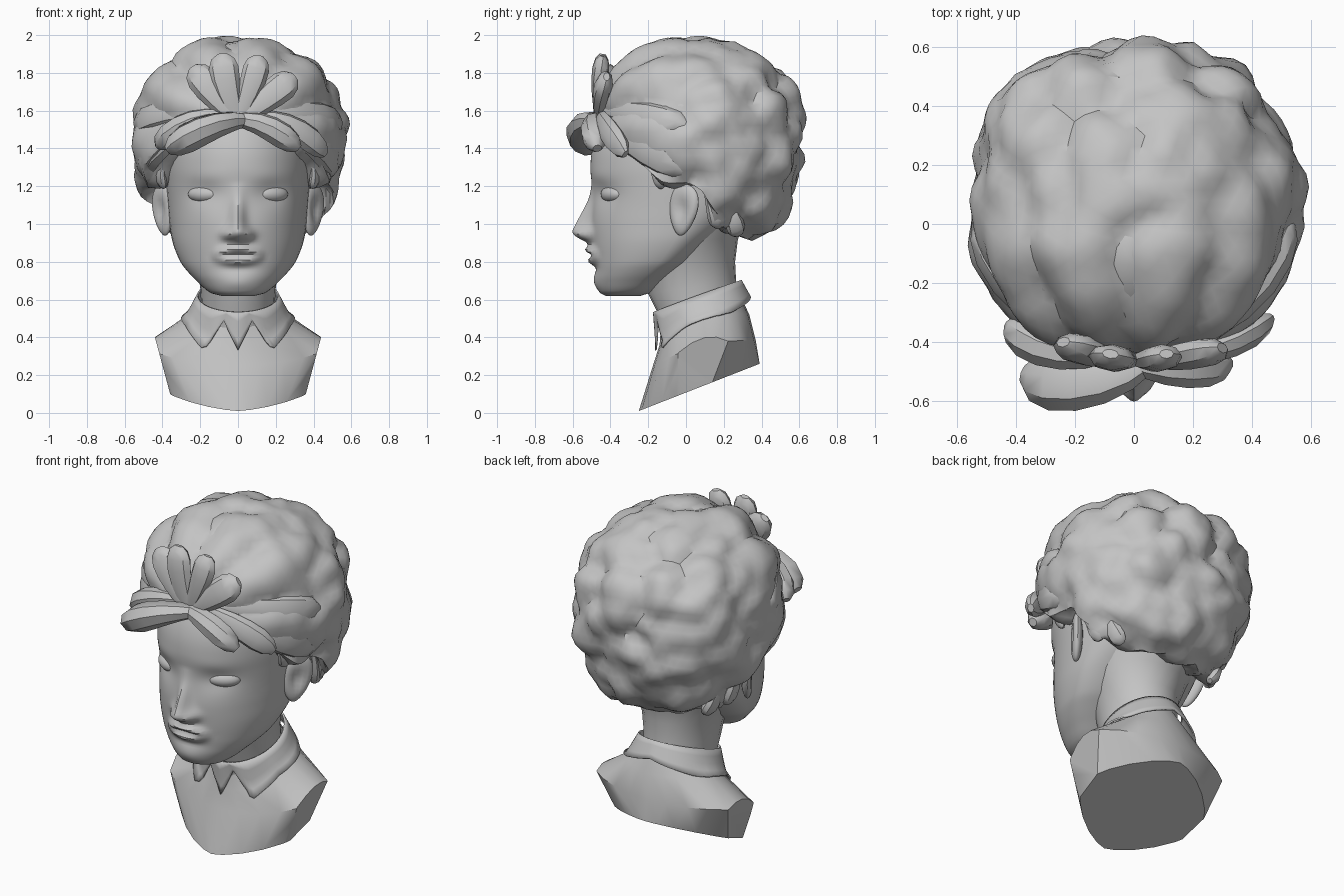
import bpy, bmesh, math
from mathutils import Vector, Matrix, noise

if "Cube" in bpy.data.objects:
    bpy.data.objects.remove(bpy.data.objects["Cube"])

clay = bpy.data.materials.new("grey_clay")
clay.diffuse_color = (0.55, 0.55, 0.55, 1)
clay.use_nodes = True
clay.node_tree.nodes["Principled BSDF"].inputs["Base Color"].default_value = clay.diffuse_color


def finish(name, bm):
    bmesh.ops.recalc_face_normals(bm, faces=bm.faces[:])
    me = bpy.data.meshes.new(name)
    bm.to_mesh(me)
    bm.free()
    ob = bpy.data.objects.new(name, me)
    bpy.context.collection.objects.link(ob)
    me.materials.append(clay)
    return ob


def loft_bm(rings, caps=True):
    bm = bmesh.new()
    vs = [[bm.verts.new(p) for p in r] for r in rings]
    n = len(vs[0])
    for a, b in zip(vs, vs[1:]):
        for i in range(n):
            bm.faces.new((a[i], a[(i + 1) % n], b[(i + 1) % n], b[i]))
    if caps:
        bm.faces.new(vs[0])
        bm.faces.new(vs[-1])
    return bm


def spline(tab, t):
    """Smooth interpolation of table rows keyed by their first column."""
    n = len(tab) - 1
    t = min(max(t, tab[0][0]), tab[n][0])
    i = max(k for k in range(n) if tab[k][0] <= t)
    h = tab[i + 1][0] - tab[i][0]
    u = (t - tab[i][0]) / h
    out = []
    for c in range(1, len(tab[0])):
        def slope(k):
            lo, hi = tab[max(k - 1, 0)], tab[min(k + 1, n)]
            return (hi[c] - lo[c]) / (hi[0] - lo[0])
        a, b = tab[i][c], tab[i + 1][c]
        out.append(a * (1 + 2 * u) * (1 - u) ** 2 + b * u * u * (3 - 2 * u)
                   + h * slope(i) * u * (1 - u) ** 2 + h * slope(i + 1) * u * u * (u - 1))
    return out


def spow(v, p):
    return math.copysign(abs(v) ** (2 / p), v)


def bump(v, centre, width, power=2):
    return math.exp(-abs((v - centre) / width) ** power)


# Head: rings of z, half width, front y, back y, widest y
HEAD = [(.62, .09, -.425, -.24, -.33), (.635, .145, -.452, -.19, -.3), (.70, .22, -.477, -.1, -.24),
        (.75, .268, -.483, -.03, -.19), (.80, .305, -.487, .04, -.14), (.90, .345, -.497, .15, -.07),
        (1.0, .363, -.503, .27, -.02), (1.1, .373, -.497, .38, 0), (1.2, .38, -.498, .44, 0),
        (1.3, .385, -.506, .46, 0), (1.4, .38, -.495, .46, 0), (1.5, .36, -.46, .45, 0),
        (1.6, .32, -.40, .4, 0), (1.75, .2, -.25, .3, 0)]
NOSE = [(.88, 0), (.905, .03), (.925, .07), (.955, .10), (1.0, .08), (1.07, .048), (1.14, .018), (1.22, 0)]


def face_relief(x, z):
    ax = abs(x)
    width = .036 + .022 * bump(z, .95, .05)
    d = -spline(NOSE, z)[0] * bump(x, 0, width)
    d -= .028 * bump(ax, .058, .028) * bump(z, .94, .028)
    # lips close towards the corners of the mouth
    close = max(0, 1 - (ax / .14) ** 2)
    d -= .042 * close ** .8 * bump(z, .838 + .026 * close, .024)
    d -= .032 * close ** .8 * bump(z, .828 - .024 * close, .024)
    d += .008 * bump(x, 0, .13, 4) * bump(z, .834, .009)
    d += .01 * bump(x, 0, .1) * bump(z, .765, .022) - .012 * bump(x, 0, .1) * bump(z, .685, .04)
    d += .026 * bump(ax, .18, .1) * bump(z, 1.16, .062) - .004 * bump(ax, .18, .12) * bump(z, 1.25, .04)
    return d


rings = []
for k in range(84):
    z = .62 + 1.13 * k / 83
    w, yf, yb, yc = spline(HEAD, z)
    ring = []
    for i in range(72):
        t = 2 * math.pi * i / 72 - math.pi
        t -= .6 * math.sin(t)          # denser at the front
        c = spow(math.cos(t), 2.1)
        x = w * spow(math.sin(t), 2.1)
        y = yc + c * (yf - yc) + c * face_relief(x, z) if c > 0 else yc - c * (yb - yc)
        ring.append((x, y, z))
    rings.append(ring)
finish("head", loft_bm(rings))

# Eyes and ears
for s in (-1, 1):
    bm = bmesh.new()
    bmesh.ops.create_uvsphere(bm, u_segments=24, v_segments=14, radius=1)
    bm.transform(Matrix.Translation((s * .178, -.387, 1.158)) @ Matrix.Rotation(s * .5, 4, 'Z')
                 @ Matrix.Diagonal((.095, .053, .046, 1)))
    finish("eye", bm)
    bm = bmesh.new()
    bmesh.ops.create_uvsphere(bm, u_segments=20, v_segments=16, radius=1)
    for v in bm.verts:
        r2 = v.co.y ** 2 + v.co.z ** 2
        if v.co.x > 0:
            v.co.x -= .9 * math.exp(-r2 / .2)
        v.co.y *= 1 + .3 * v.co.z
    bm.transform(Matrix.Diagonal((s, 1, 1, 1)) @ Matrix.Translation((.395, -.015, 1.075))
                 @ Matrix.Rotation(-.6, 4, 'Z') @ Matrix.Rotation(-.15, 4, 'X')
                 @ Matrix.Diagonal((.035, .088, .138, 1)))
    finish("ear", bm)


def oval(w, yf, yb, zf, zb, side=0, p=2, n=24):
    pts = []
    for i in range(n):
        t = 2 * math.pi * i / n
        c = spow(math.cos(t), p)
        pts.append((w * spow(math.sin(t), p), (yf + yb) / 2 + c * (yf - yb) / 2,
                    (zf + zb) / 2 + c * (zf - zb) / 2 + side * math.sin(t) ** 2))
    return pts


# Neck widening into the skull, and shoulders
finish("neck", loft_bm([oval(.19, -.13, .28, .42, .5), oval(.195, -.155, .27, .54, .6),
                        oval(.2, -.2, .265, .63, .7), oval(.225, -.23, .26, .8, .8),
                        oval(.28, -.25, .275, .92, .92), oval(.345, -.25, .34, 1.08, 1.08)]))
bm = loft_bm([oval(.18, -.13, .27, .49, .66), oval(.285, -.14, .335, .36, .52, .055),
              oval(.5, -.175, .37, .25, .38, .045, 1.9), oval(.41, -.25, .39, .01, .26, 0, 1.45)])
for s in (-1, 1):                      # flat arm cuts
    cut = bmesh.ops.bisect_plane(bm, geom=bm.verts[:] + bm.edges[:] + bm.faces[:], plane_co=(s * .44, 0, .4),
                                 plane_no=(s * .26, 0, -.07), clear_outer=True)
    edges = [e for e in cut["geom_cut"] if isinstance(e, bmesh.types.BMEdge)]
    bmesh.ops.edgeloop_fill(bm, edges=edges)
torso = finish("shoulders", bm)

# Collar with pointed front
LOW = [(0, .33), (15, .49), (38, .32), (70, .45), (110, .5), (145, .56), (180, .61)]


def low_edge(deg):
    for (a, za), (b, zb) in zip(LOW, LOW[1:]):
        if deg <= b:
            return za + (zb - za) * (deg - a) / (b - a)


top = oval(.208, -.165, .285, .535, .70, n=72)
bottom = [(x, y, low_edge(min(i * 5, 360 - i * 5))) for i, (x, y, z) in
          enumerate(oval(.285, -.15, .335, 0, 0, n=72))]
rows = [[Vector(a).lerp(Vector(b), u) for a, b in zip(top, bottom)] for u in (0, .25, .5, .75, 1)]
collar = finish("collar", loft_bm(rows, False))
wrap = collar.modifiers.new("rest_on_shoulders", 'SHRINKWRAP')
wrap.target, wrap.wrap_mode, wrap.offset = torso, 'OUTSIDE', .006
thick = collar.modifiers.new("cloth", 'SOLIDIFY')
thick.thickness, thick.offset = .01, 1

# Hair mass: swept ridges at the front, curls behind, trimmed along the hairline
HAIRLINE = [(-.55, 1.56), (-.45, 1.53), (-.33, 1.40), (-.2, 1.30), (-.11, 1.21), (.1, 1.18),
            (.16, 1.0), (.28, .95), (.4, .9), (.55, .95), (.7, 1.1)]
bm = bmesh.new()
bmesh.ops.create_icosphere(bm, subdivisions=5, radius=1)
for v in bm.verts:
    n = v.co.normalized()
    d = n / sum(abs(c) ** 2.2 for c in n) ** (1 / 2.2)
    p = Vector((d.x * .55, d.y * (.535 if d.y > 0 else .53), d.z * (.52 if d.z > 0 else .6)))
    p *= 1 + .13 * max(0, -n.y) * max(0, n.z)
    p += Vector((0, .08, 1.45))
    front = min(max((.15 - p.y) / .35, 0), 1)
    curl = .03 - .08 * noise.voronoi(p * 5)[0][0] ** 2 + .035 * noise.noise(p * 8)
    reach = min(math.hypot(p.x, p.z - 1.52) / .4, 1)
    ridge = .05 * reach * (abs(math.sin(4.5 * math.atan2(p.x, p.z - 1.52) + .4)) - .5)
    p += n * (curl * (1 - .7 * front) + ridge * front)
    p.z = max(p.z, spline(HAIRLINE, p.y)[0] + .015 * math.sin(31 * p.x + 17 * p.y))
    v.co = p
finish("hair", bm)

CENTRE = Vector((0, .08, 1.45))
TAPER = [(0, .4), (.3, .75), (.7, 1), (.9, .85), (1, .35)]


def tuft(name, a, m, b, wide, thin):
    a, m, b = Vector(a), Vector(m), Vector(b)
    ctrl = 2 * m - (a + b) / 2
    rings = []
    for u in (0, .2, .4, .6, .78, .92, 1):
        p = a * (1 - u) ** 2 + ctrl * 2 * u * (1 - u) + b * u * u
        tan = ((ctrl - a) * (1 - u) + (b - ctrl) * u).normalized()
        side = tan.cross(p - CENTRE).normalized()
        out = side.cross(tan)
        r = spline(TAPER, u)[0]
        rings.append([p + r * (side * wide * math.cos(q) + out * thin * math.sin(q))
                      for q in [math.pi * i / 4 for i in range(8)]])
    finish(name, loft_bm(rings))


# Petal-like tufts gathered above the forehead
FRINGE = [((.05, -.46, 1.55), (-.15, -.53, 1.51), (-.37, -.51, 1.39), .08, .105),
          ((-.08, -.44, 1.58), (-.27, -.43, 1.53), (-.42, -.34, 1.41), .07, .07),
          ((-.03, -.46, 1.55), (.14, -.49, 1.52), (.32, -.47, 1.40), .07, .07),
          ((.1, -.45, 1.57), (.29, -.42, 1.51), (.46, -.32, 1.37), .07, .05),
          ((0, -.46, 1.55), (-.06, -.46, 1.73), (-.08, -.44, 1.90), .08, .045),
          ((0, -.46, 1.55), (.07, -.46, 1.73), (.11, -.44, 1.89), .07, .045),
          ((.01, -.46, 1.55), (.16, -.45, 1.67), (.30, -.42, 1.78), .08, .05),
          ((-.01, -.46, 1.55), (-.13, -.44, 1.69), (-.24, -.40, 1.83), .08, .05)]
for f in FRINGE:
    tuft("fringe_tuft", *f)

# Broad locks fanning back over the crown
for i in range(7):
    a = math.radians(18 + 24 * i)
    x, z = math.cos(a), math.sin(a)
    tuft("crown_lock", (.1 * x, -.41, 1.52 + .1 * z), (.37 * x, -.25, 1.5 + .35 * z),
         (.51 * x, .05 - .06 * (i % 2), 1.47 + .47 * z), .10, .045)

# Swept side locks, temple wisps and wisps behind the ears
for s in (-1, 1):
    for a, m, b, w, t in [((.15, -.42, 1.6), (.40, -.25, 1.58), (.53, 0, 1.52), .08, .05),
                          ((.2, -.41, 1.52), (.42, -.25, 1.41), (.5, .0, 1.28), .085, .05),
                          ((.38, -.2, 1.38), (.41, -.16, 1.28), (.39, -.13, 1.19), .035, .025),
                          ((.42, .1, 1.25), (.42, .15, 1.1), (.38, .17, .98), .05, .035),
                          ((.36, .2, 1.15), (.36, .25, 1.03), (.31, .27, .94), .05, .035)]:
        tuft("side_lock", *[(s * p[0], p[1], p[2]) for p in (a, m, b)], w, t)

bpy.ops.object.select_all(action='SELECT')
bpy.context.view_layer.objects.active = torso
bpy.ops.object.shade_smooth_by_angle(angle=math.radians(38))
